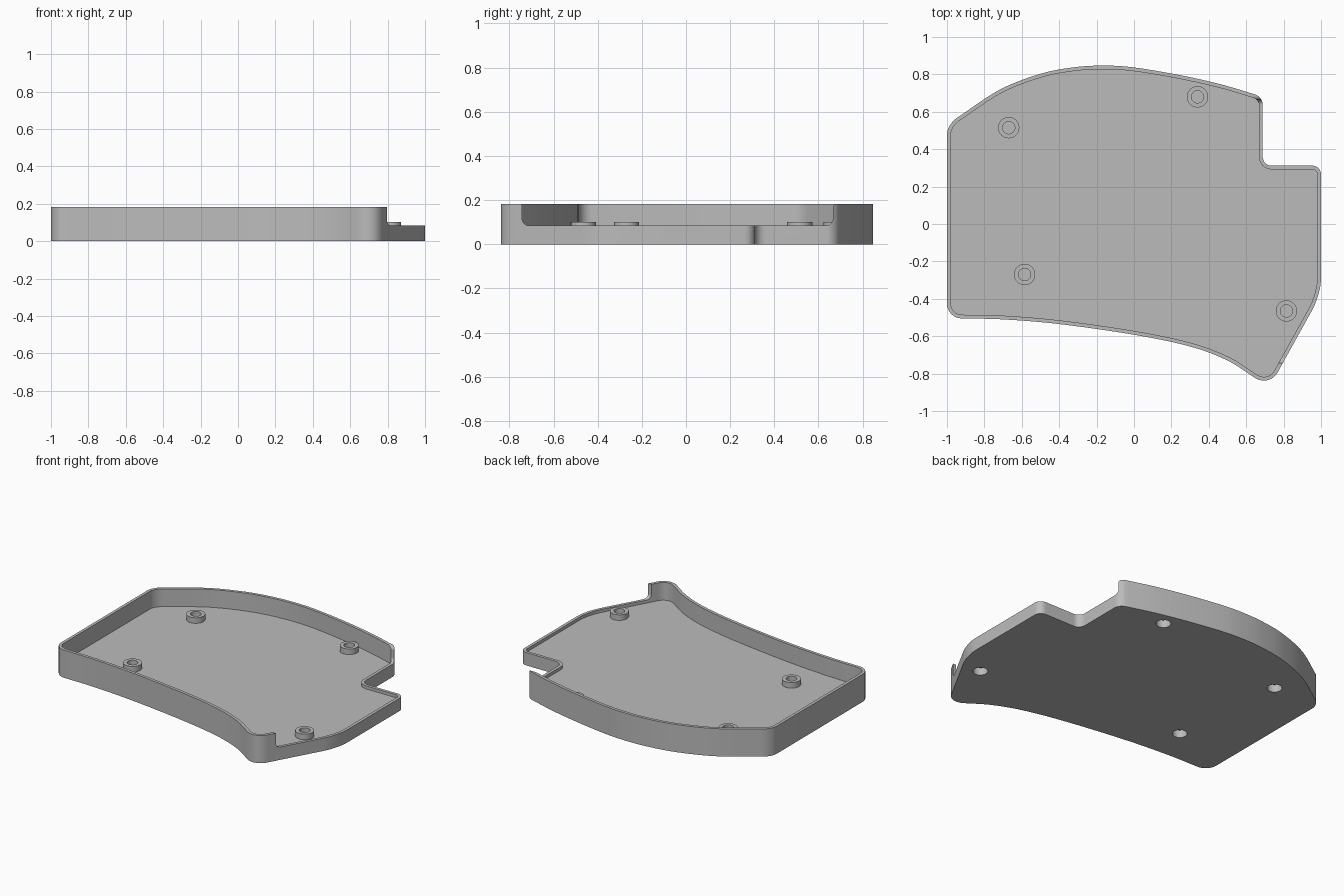
import bpy, bmesh, math
from mathutils import Vector

if "Cube" in bpy.data.objects:
    bpy.data.objects.remove(bpy.data.objects["Cube"])

HEIGHT, FLOOR, LOW_RIM, WALL = 0.183, 0.065, 0.085, 0.02
BOSSES = [(-0.67, 0.515), (0.34, 0.68), (-0.585, -0.27), (0.815, -0.465)]

grey = bpy.data.materials.new("plain grey")
grey.use_nodes = True
grey.diffuse_color = (0.5, 0.5, 0.5, 1)
grey.node_tree.nodes["Principled BSDF"].inputs["Base Color"].default_value = (0.5, 0.5, 0.5, 1)


def make_object(name, bm):
    bmesh.ops.recalc_face_normals(bm, faces=bm.faces)
    mesh = bpy.data.meshes.new(name)
    bm.to_mesh(mesh)
    bm.free()
    mesh.materials.append(grey)
    ob = bpy.data.objects.new(name, mesh)
    bpy.context.collection.objects.link(ob)
    return ob


def select(ob):
    bpy.ops.object.select_all(action='DESELECT')
    ob.select_set(True)
    bpy.context.view_layer.objects.active = ob


def spline(points, steps=6):
    """Smooth run through the points."""
    p = [Vector(q) for q in points]
    if len(p) < 3:
        return p
    p = [2 * p[0] - p[1]] + p + [2 * p[-1] - p[-2]]
    out = []
    for a, b, c, d in zip(p, p[1:], p[2:], p[3:]):
        for i in range(steps):
            t = i / steps
            out.append(0.5 * (2 * b + (c - a) * t + (2 * a - 5 * b + 4 * c - d) * t ** 2
                              + (3 * b - a - 3 * c + d) * t ** 3))
    return out + [p[-2]]


def rounded(start, apex, end, steps=8):
    """Points strictly inside a rounded corner."""
    a, d, k = Vector(start), Vector(end), Vector(apex)
    b, c = a.lerp(k, 0.55), d.lerp(k, 0.55)
    return [a * (1 - t) ** 3 + 3 * b * t * (1 - t) ** 2 + 3 * c * t * t * (1 - t) + d * t ** 3
            for t in (i / steps for i in range(1, steps))]


def inset(loop, dist):
    out = []
    for i, p in enumerate(loop):
        e1 = (p - loop[i - 1]).normalized()
        e2 = (loop[(i + 1) % len(loop)] - p).normalized()
        n1, n2 = Vector((-e1.y, e1.x)), Vector((-e2.y, e2.x))
        out.append(p + (n1 + n2) * dist / (1 + n1.dot(n2)))
    return out


# Outline, counter-clockwise: runs, each followed by the apex of its corner
runs = [
    ([(-0.92, -0.505), (-0.7, -0.51), (-0.4, -0.535), (0, -0.592), (0.3, -0.655),
      (0.5, -0.73), (0.65, -0.825)], (0.73, -0.872)),
    ([(0.77, -0.79), (0.95, -0.465)], (1, -0.38)),
    ([(1, -0.29), (1, 0.265)], (1, 0.312)),
    ([(0.953, 0.312), (0.735, 0.312)], (0.688, 0.312)),
    ([(0.688, 0.36), (0.688, 0.64)], (0.688, 0.678)),
    ([(0.65, 0.692), (0.46, 0.748), (0.24, 0.797), (0, 0.837), (-0.16, 0.847), (-0.32, 0.838),
      (-0.5, 0.803), (-0.72, 0.717), (-0.95, 0.565)], (-1, 0.53)),
    ([(-1, 0.48), (-1, -0.425)], (-1, -0.505)),
]
outline = []
for i, (run, apex) in enumerate(runs):
    following = runs[(i + 1) % len(runs)][0]
    outline += spline(run) + rounded(run[-1], apex, following[0])
inner = inset(outline, WALL)

# Tray: outside wall, rim, inside wall, floor and underside
bm = bmesh.new()
rings = [[bm.verts.new((p.x, p.y, z)) for p in loop]
         for loop, z in ((outline, 0), (outline, HEIGHT), (inner, HEIGHT), (inner, FLOOR))]
for lower, upper in zip(rings, rings[1:]):
    for i in range(len(lower)):
        bm.faces.new((lower[i - 1], lower[i], upper[i], upper[i - 1]))
bm.faces.new(rings[0])
bm.faces.new(rings[-1])
tray = make_object("tray", bm)


def cut(bm):
    cutter = make_object("cutter", bm)
    cutter.hide_render = True
    select(tray)
    mod = tray.modifiers.new("cut", 'BOOLEAN')
    mod.operation, mod.solver, mod.object = 'DIFFERENCE', 'EXACT', cutter
    bpy.ops.object.modifier_apply(modifier=mod.name)
    bpy.data.objects.remove(cutter)


# Lowered rim along the +x side, with rounded ends
front, back, r, top = -0.742, 0.665, 0.03, HEIGHT + 0.05
profile = [(front, top), (front, LOW_RIM + r)]
profile += rounded((front, LOW_RIM + r), (front, LOW_RIM), (front + r, LOW_RIM))
profile += [(front + r, LOW_RIM), (back - r, LOW_RIM)]
profile += rounded((back - r, LOW_RIM), (back, LOW_RIM), (back, LOW_RIM + r))
profile += [(back, LOW_RIM + r), (back, HEIGHT - 0.02)]
profile += rounded((back, HEIGHT - 0.02), (back, HEIGHT), (back + 0.018, HEIGHT))
profile += [(back + 0.018, HEIGHT), (back + 0.018, top)]
bm = bmesh.new()
side = bm.faces.new([bm.verts.new((0.61, y, z)) for y, z in profile])
ext = bmesh.ops.extrude_face_region(bm, geom=[side])
bmesh.ops.translate(bm, vec=(0.5, 0, 0),
                    verts=[v for v in ext["geom"] if isinstance(v, bmesh.types.BMVert)])
cut(bm)

# Screw recesses in the underside
bm = bmesh.new()
for x, y in BOSSES:
    made = bmesh.ops.create_cone(bm, cap_ends=True, segments=32, radius1=0.045, radius2=0.045,
                                 depth=0.1)
    bmesh.ops.translate(bm, verts=made["verts"], vec=(x, y, 0))
cut(bm)

# Hollow bosses standing on the floor
parts = [tray]
for n, (x, y) in enumerate(BOSSES, 1):
    bm = bmesh.new()
    rings = []
    for radius, z in ((0.057, FLOOR - 0.004), (0.057, 0.102), (0.033, 0.102), (0.033, FLOOR + 0.002)):
        made = bmesh.ops.create_circle(bm, segments=32, radius=radius)
        bmesh.ops.translate(bm, verts=made["verts"], vec=(x, y, z))
        rings.append(made["verts"])
    for lower, upper in zip(rings, rings[1:]):
        for i in range(32):
            bm.faces.new((lower[i - 1], lower[i], upper[i], upper[i - 1]))
    bm.faces.new(rings[0])
    bm.faces.new(rings[-1])
    parts.append(make_object(f"screw_boss_{n}", bm))

for ob in parts:
    select(ob)
    bpy.ops.object.shade_smooth_by_angle(angle=math.radians(30))
